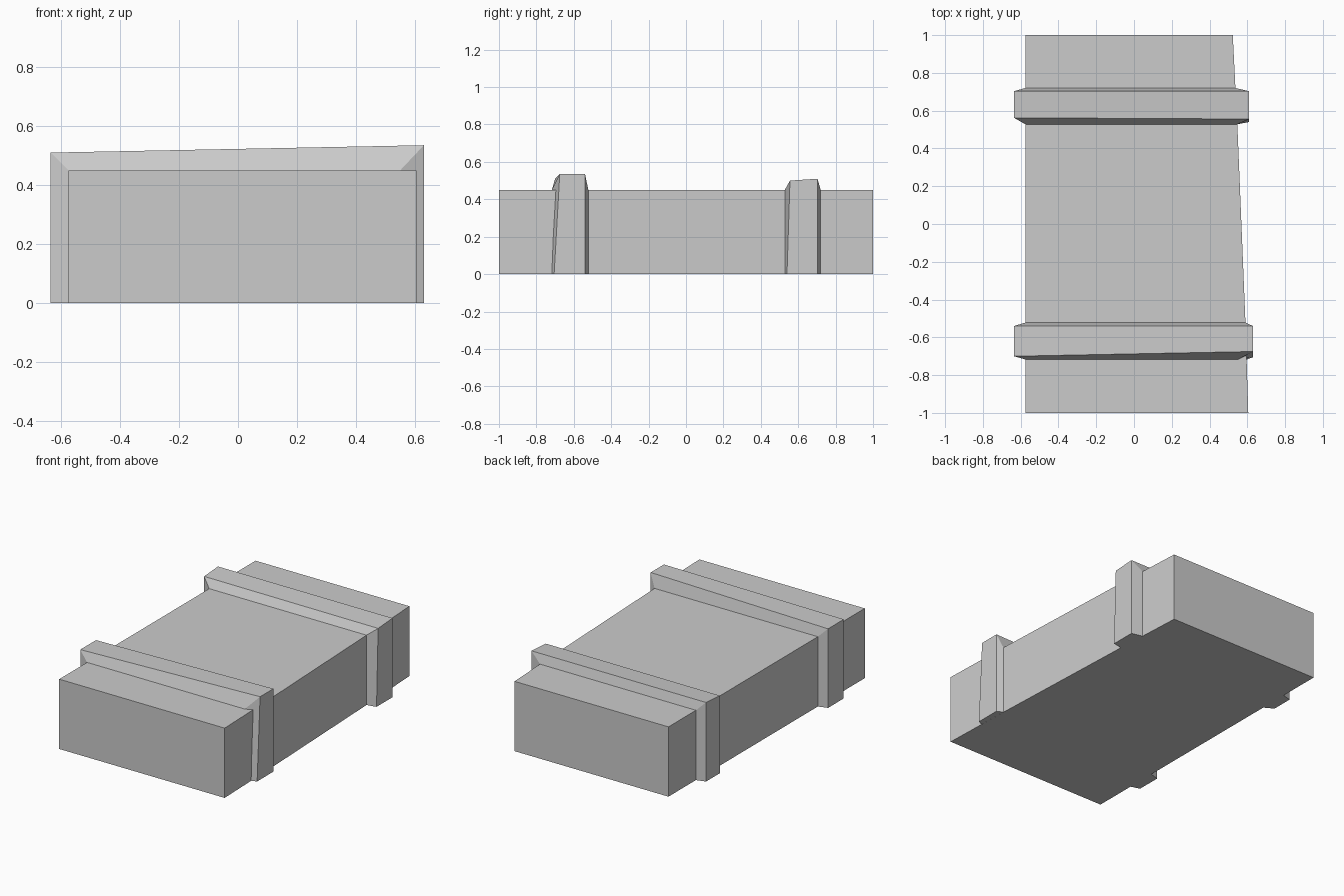
import bpy
import bmesh

cube = bpy.data.objects.get("Cube")
if cube:
    bpy.data.objects.remove(cube, do_unlink=True)

GREY = (0.6, 0.6, 0.6, 1)
stone = bpy.data.materials.new("stone grey")
stone.use_nodes = True
stone.diffuse_color = GREY
stone.node_tree.nodes["Principled BSDF"].inputs["Base Color"].default_value = GREY

HEIGHT, LEFT = 0.45, -0.575


def loft(name, stations, closed):
    """Skin a row of four-point sections and cap both ends."""
    bm = bmesh.new()
    rows = [[bm.verts.new(p) for p in s] for s in stations]
    for a, b in zip(rows, rows[1:]):
        for i in range(4 if closed else 3):
            j = (i + 1) % 4
            bm.faces.new((a[i], a[j], b[j], b[i]))
    bm.faces.new(rows[0])
    bm.faces.new(rows[-1])
    bmesh.ops.recalc_face_normals(bm, faces=bm.faces)
    mesh = bpy.data.meshes.new(name)
    bm.to_mesh(mesh)
    bm.free()
    mesh.materials.append(stone)
    obj = bpy.data.objects.new(name, mesh)
    bpy.context.collection.objects.link(obj)
    return obj


# Block with a straight left side and a tapering right side
taper = [(-1, 0.605), (-0.52, 0.59), (0.53, 0.547), (0.72, 0.537), (1, 0.523)]
loft("block", [[(LEFT, y, 0), (x, y, 0), (x, y, HEIGHT), (LEFT, y, HEIGHT)]
               for y, x in taper], True)


def band(name, feet, corner, base_x, out_x, left, right, foot, left_z, right_z):
    """Raised strap over the block: each section is foot, rim, rim, foot."""
    def section(bx, bz, ox, oz, rim):
        return [(bx[0], feet[0], bz), (ox, rim[0], oz[0]),
                (ox, rim[1], oz[1]), (bx[1], feet[1], bz)]
    lx = (LEFT, LEFT)
    flat = (0, 0)
    loft(name, [section(lx, 0, -0.635, flat, left),
                section(lx, HEIGHT, -0.635, left_z, left),
                section(corner, HEIGHT, out_x, right_z, right),
                section(base_x, 0, out_x, flat, foot)], True)


# Two straps, each slightly uneven at the right-hand corner
band("front_band", (-0.717, -0.522), (0.55, 0.59), (0.597, 0.59), 0.63,
     (-0.7, -0.54), (-0.675, -0.54), (-0.705, -0.54),
     (0.51, 0.51), (0.535, 0.535))
band("back_band", (0.528, 0.72), (0.547, 0.537), (0.547, 0.537), 0.61,
     (0.562, 0.703), (0.556, 0.703), (0.54, 0.703),
     (0.5, 0.51), (0.5, 0.51))
